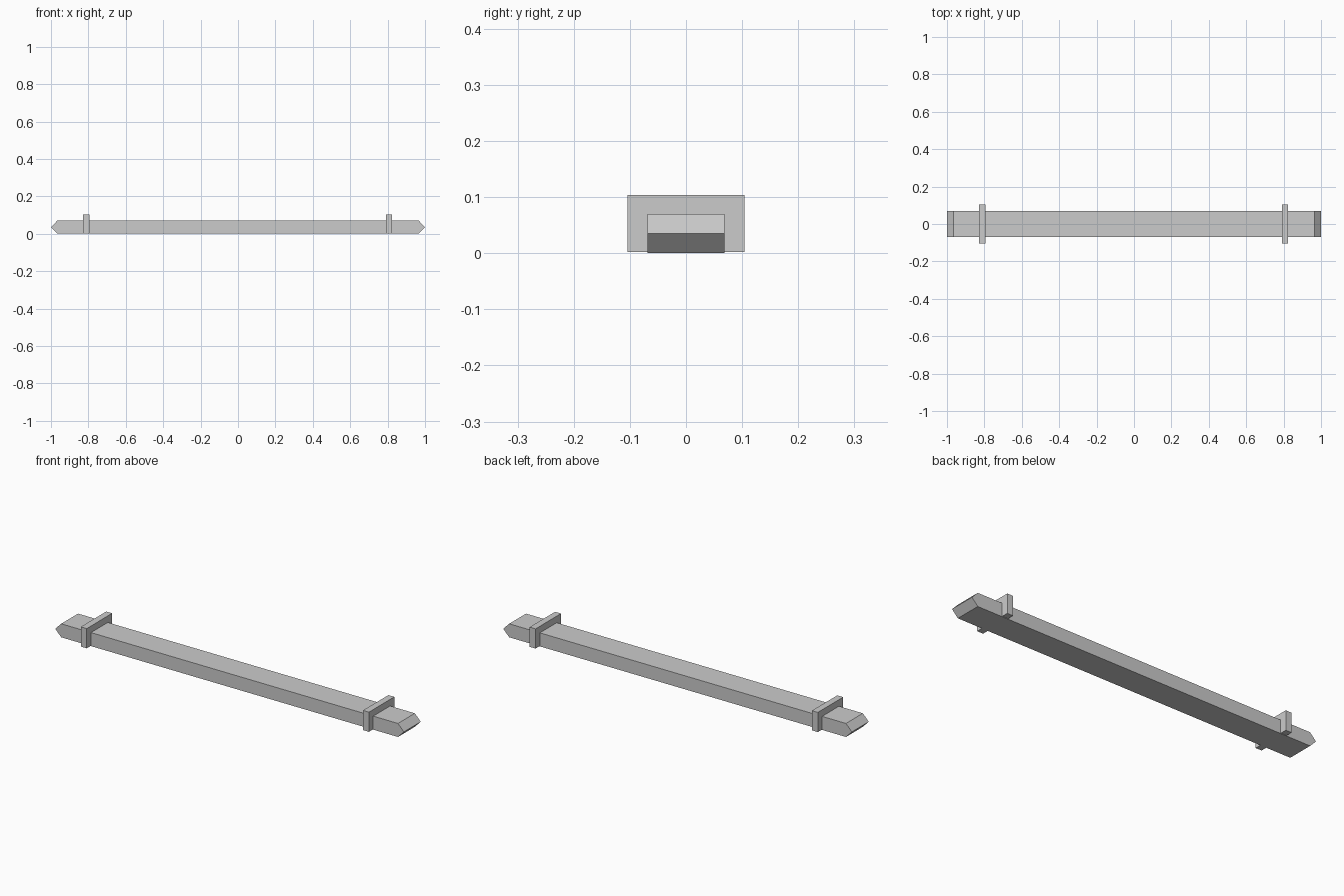
import bpy
import bmesh

cube = bpy.data.objects.get("Cube")
if cube:
    bpy.data.objects.remove(cube, do_unlink=True)

grey = bpy.data.materials.new("light_grey")
grey.use_nodes = True
grey.diffuse_color = (0.6, 0.6, 0.6, 1)
grey.node_tree.nodes["Principled BSDF"].inputs["Base Color"].default_value = (0.6, 0.6, 0.6, 1)


def extrude_profile(name, profile, half_depth):
    """Extrude an x-z outline along y, centred on y = 0."""
    bm = bmesh.new()
    face = bm.faces.new([bm.verts.new((x, -half_depth, z)) for x, z in profile])
    grown = bmesh.ops.extrude_face_region(bm, geom=[face])["geom"]
    verts = [g for g in grown if isinstance(g, bmesh.types.BMVert)]
    bmesh.ops.translate(bm, verts=verts, vec=(0, 2 * half_depth, 0))
    bmesh.ops.recalc_face_normals(bm, faces=bm.faces)
    mesh = bpy.data.meshes.new(name)
    bm.to_mesh(mesh)
    bm.free()
    mesh.materials.append(grey)
    obj = bpy.data.objects.new(name, mesh)
    bpy.context.collection.objects.link(obj)
    return obj


# Long beam with wedge-shaped ends
height, shoulder = 0.07, 0.966
extrude_profile("beam", [
    (-1, height / 2), (-shoulder, 0), (shoulder, 0),
    (1, height / 2), (shoulder, height), (-shoulder, height)], 0.069)

# Flat plates standing around the beam near each end
for name, x in (("left_collar", 0.807), ("right_collar", -0.812)):
    x0, x1, z0, z1 = x - 0.017, x + 0.017, 0.002, 0.104
    extrude_profile(name, [(x0, z0), (x1, z0), (x1, z1), (x0, z1)], 0.104)
